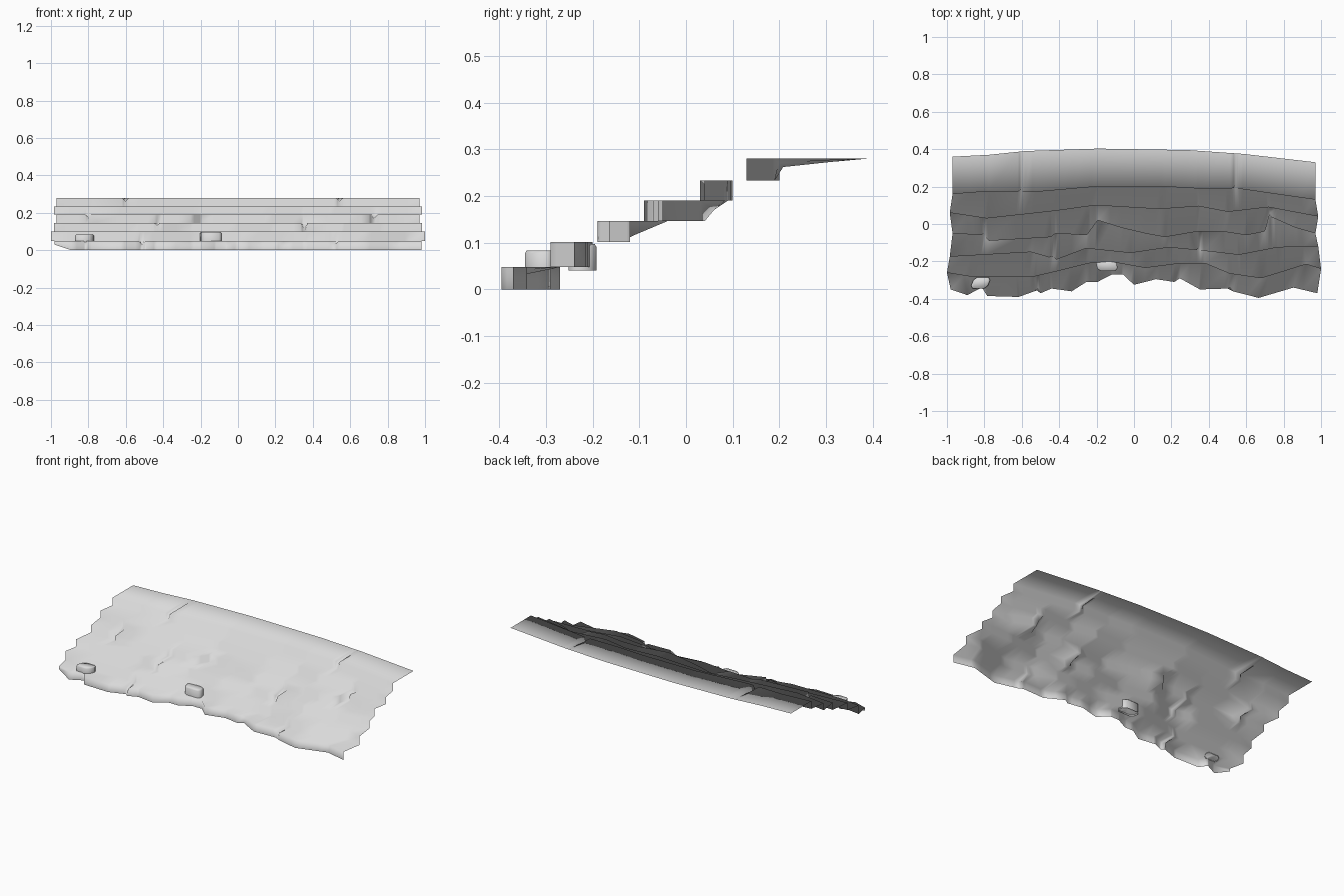
import bpy
import bmesh
import math

cube = bpy.data.objects.get("Cube")
if cube:
    bpy.data.objects.remove(cube, do_unlink=True)

stone = bpy.data.materials.new("pale_grey_stone")
stone.use_nodes = True
tone = (0.7, 0.7, 0.7, 1.0)
stone.diffuse_color = tone
stone.node_tree.nodes["Principled BSDF"].inputs["Base Color"].default_value = tone


def finish(bm, name):
    """Turn a bmesh into a smooth shaded stone object."""
    mesh = bpy.data.meshes.new(name)
    bm.to_mesh(mesh)
    bm.free()
    mesh.materials.append(stone)
    for poly in mesh.polygons:
        poly.use_smooth = True
    obj = bpy.data.objects.new(name, mesh)
    bpy.context.collection.objects.link(obj)
    return obj


def sample(line, u):
    """Linear reading of a ledge line, in hundredths of a unit."""
    for (a, ya), (b, yb) in zip(line, line[1:]):
        if a <= u <= b:
            return (ya + (yb - ya) * (u - a) / (b - a)) / 100
    return line[-1][1] / 100


# Plan outline of each riser, from the front foot to the back
foot = [(-100, -35), (-91, -38), (-83, -34), (-80, -38.5), (-63, -39), (-53, -35.5),
        (-51, -37), (-45, -34.5), (-34, -36), (-26, -31), (-20, -31), (-12, -27),
        (-6, -27), (0, -32.5), (12, -29.5), (22, -31), (25, -29), (36, -35),
        (51, -34.5), (54, -36), (68, -39.5), (87, -34), (100, -37)]
second = [(-100, -26), (-88, -28), (-53, -28), (-40, -25), (-24, -21), (-13, -20),
          (6, -23.5), (25, -21), (38, -21), (51, -26.5), (68, -29), (81, -25),
          (92, -21.5), (100, -24)]
third = [(-100, -17.5), (-56, -15), (-42, -19), (-26, -13), (-2, -15.5), (19, -12.5),
         (35, -14), (57, -16.5), (78, -12.5), (100, -12)]
fourth = [(-100, -5), (-83, -6), (-80, -9), (-46, -7), (-43, -5), (-26, -6), (-20, 2),
          (-7, -2), (6, -5), (17, -7), (35, -4), (49, -4), (62, -6), (72, -4),
          (75, 4), (89, -2), (100, -5)]
fifth = [(-100, 6), (-80, 3), (-43, 7), (-21, 10), (14, 8), (35, 9.5), (51, 6.5),
         (73, 9), (100, 4)]
sixth = [(-100, 16), (-80, 17.5), (-56, 17), (-21, 20), (17, 20), (35, 19),
         (57, 19), (100, 13)]
back = [(-100, 36), (-80, 37), (-60, 39), (-20, 40.3), (0, 40), (30, 39.5),
        (60, 37.5), (100, 33)]

risers = [foot, second, third, fourth, fifth, sixth]
levels = [0, 0.048, 0.101, 0.146, 0.19, 0.233, 0.28]
half_widths = [0.98, 1.0, 0.985, 0.97, 0.985, 0.97]

# Worn notches in the ledge lips: riser, place, drop
notches = [(2, 36, 0.03), (2, -44, 0.012), (3, 75, 0.02), (3, -82, 0.02),
           (0, -52, 0.02), (0, 53, 0.015), (5, -62, 0.018), (5, 56, 0.018)]

columns = {p[0] for line in risers + [back] for p in line}
for _, place, _ in notches:
    columns |= {place - 2, place, place + 2}
columns = sorted(columns)


def lip_drop(riser, u):
    return sum(d * max(0, 1 - abs(u - p) / 2) for r, p, d in notches if r == riser)


# Terraced ledges: one open sheet of risers and treads
bm = bmesh.new()
rows = []
for i, line in enumerate(risers):
    w = half_widths[i] / 100
    low, high = [], []
    for u in columns:
        y = sample(line, u)
        base = levels[i]
        if i == 0:
            base += 0.03 * max(0, (-91 - u) / 9)
        drop = lip_drop(i, u)
        low.append(bm.verts.new((u * w, y, base)))
        high.append(bm.verts.new((u * w, y + drop, levels[i + 1] - drop)))
    rows += [low, high]
rows.append([bm.verts.new((u * 0.0097, sample(back, u), levels[-1])) for u in columns])

for near, far in zip(rows, rows[1:]):
    for c in range(len(columns) - 1):
        bm.faces.new((near[c], near[c + 1], far[c + 1], far[c]))
finish(bm, "terraced_ledges")


def loose_rock(name, centre, half, bottom, top, skew):
    """Chamfered block with an open base."""
    bm = bmesh.new()
    corners = [(-1, -0.5), (-0.7, -1), (0.7, -1), (1, -0.5),
               (1, 0.5), (0.7, 1), (-0.7, 1), (-1, 0.5)]
    rings = []
    for z, s in ((bottom, 1), (top - 0.006, 1), (top, 0.88)):
        rings.append([bm.verts.new((centre[0] + a * half[0] * s + b * skew,
                                    centre[1] + b * half[1] * s, z))
                      for a, b in corners])
    n = len(corners)
    for lower, upper in zip(rings, rings[1:]):
        for k in range(n):
            m = (k + 1) % n
            bm.faces.new((lower[k], lower[m], upper[m], upper[k]))
    bm.faces.new(rings[-1])
    finish(bm, name)


loose_rock("right_loose_rock", (-0.82, -0.315), (0.045, 0.03), 0.045, 0.083, 0.012)
loose_rock("middle_loose_rock", (-0.145, -0.222), (0.055, 0.03), 0.04, 0.097, -0.005)
